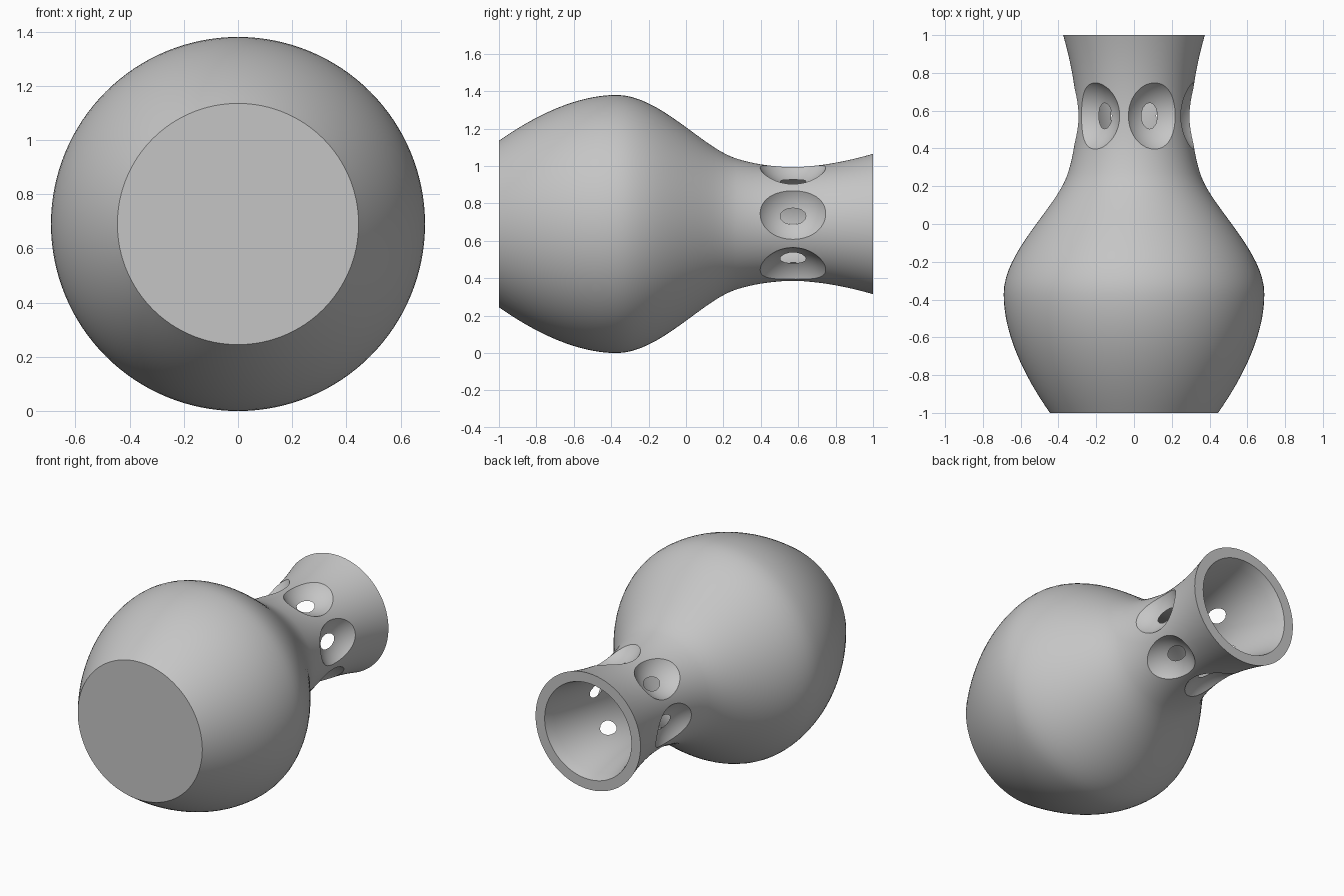
import bpy
import bmesh
from math import cos, sin, pi, radians
from mathutils import Vector, Matrix
from mathutils.geometry import interpolate_bezier

cube = bpy.data.objects.get("Cube")
if cube:
    bpy.data.objects.remove(cube, do_unlink=True)

AXIS_Z = 0.69      # height of the lying vase's axis
WALL = 0.065
SIDES = 128

clay = bpy.data.materials.new("plain grey")
clay.use_nodes = True
GREY = (0.56, 0.56, 0.56, 1)
clay.diffuse_color = GREY
clay.node_tree.nodes["Principled BSDF"].inputs["Base Color"].default_value = GREY


def make_object(name, bm):
    bmesh.ops.recalc_face_normals(bm, faces=bm.faces)
    mesh = bpy.data.meshes.new(name)
    bm.to_mesh(mesh)
    bm.free()
    mesh.materials.append(clay)
    obj = bpy.data.objects.new(name, mesh)
    bpy.context.collection.objects.link(obj)
    return obj


# Outer profile as bezier knots: (along axis, radius), with handles between
path = [(-1, .445), (-.8, .585), (-.58, .69), (-.37, .69),
        (-.15, .69), (.08, .42), (.25, .357),
        (.33, .327), (.45, .305), (.57, .305),
        (.71, .305), (.86, .335), (1, .375)]
path = [Vector(p) for p in path]
outer = [path[0]]
for i in range(0, len(path) - 1, 3):
    outer += [p.to_2d() for p in interpolate_bezier(*path[i:i + 4], 17)][1:]

# Inner profile: the outer one moved inward by the wall, with a flat floor
inner = []
for i, p in enumerate(outer):
    t = (outer[min(i + 1, len(outer) - 1)] - outer[max(i - 1, 0)]).normalized()
    q = p + Vector((t.y, -t.x)) * WALL
    if -1 + WALL < q.x < 0.99:
        inner.append(q)
inner.insert(0, Vector((-1 + WALL, inner[0].y - 0.01)))
inner.append(Vector((1, outer[-1].y - WALL)))

# Vase: the closed wall section turned about the y axis
section = [Vector((-1, 0))] + outer + inner[::-1] + [Vector((-1 + WALL, 0))]
bm = bmesh.new()
verts = [bm.verts.new((p.y, p.x, AXIS_Z)) for p in section]
edges = [bm.edges.new(pair) for pair in zip(verts, verts[1:])]
bmesh.ops.spin(bm, geom=verts + edges, cent=(0, 0, AXIS_Z), axis=(0, 1, 0),
               angle=2 * pi, steps=SIDES)
bmesh.ops.remove_doubles(bm, verts=bm.verts, dist=1e-4)
vase = make_object("vase", bm)

# Ring of six spheres that scoop the neck and just break through the wall
bm = bmesh.new()
for k in range(6):
    a = radians(10 + 60 * k)
    place = Matrix.Translation((0.45 * cos(a), 0.572, AXIS_Z + 0.45 * sin(a)))
    turn = Matrix.Rotation(-a, 4, 'Y')
    bmesh.ops.create_uvsphere(bm, u_segments=64, v_segments=40, radius=0.219,
                              matrix=place @ turn)
scoops = make_object("neck_scoops", bm)
scoops.hide_render = True

cut = vase.modifiers.new("neck holes", 'BOOLEAN')
cut.operation = 'DIFFERENCE'
cut.solver = 'EXACT'
cut.object = scoops

bpy.ops.object.select_all(action='DESELECT')
vase.select_set(True)
bpy.context.view_layer.objects.active = vase
bpy.ops.object.modifier_apply(modifier=cut.name)
bpy.data.objects.remove(scoops, do_unlink=True)
bpy.ops.object.shade_smooth_by_angle(angle=radians(25))
